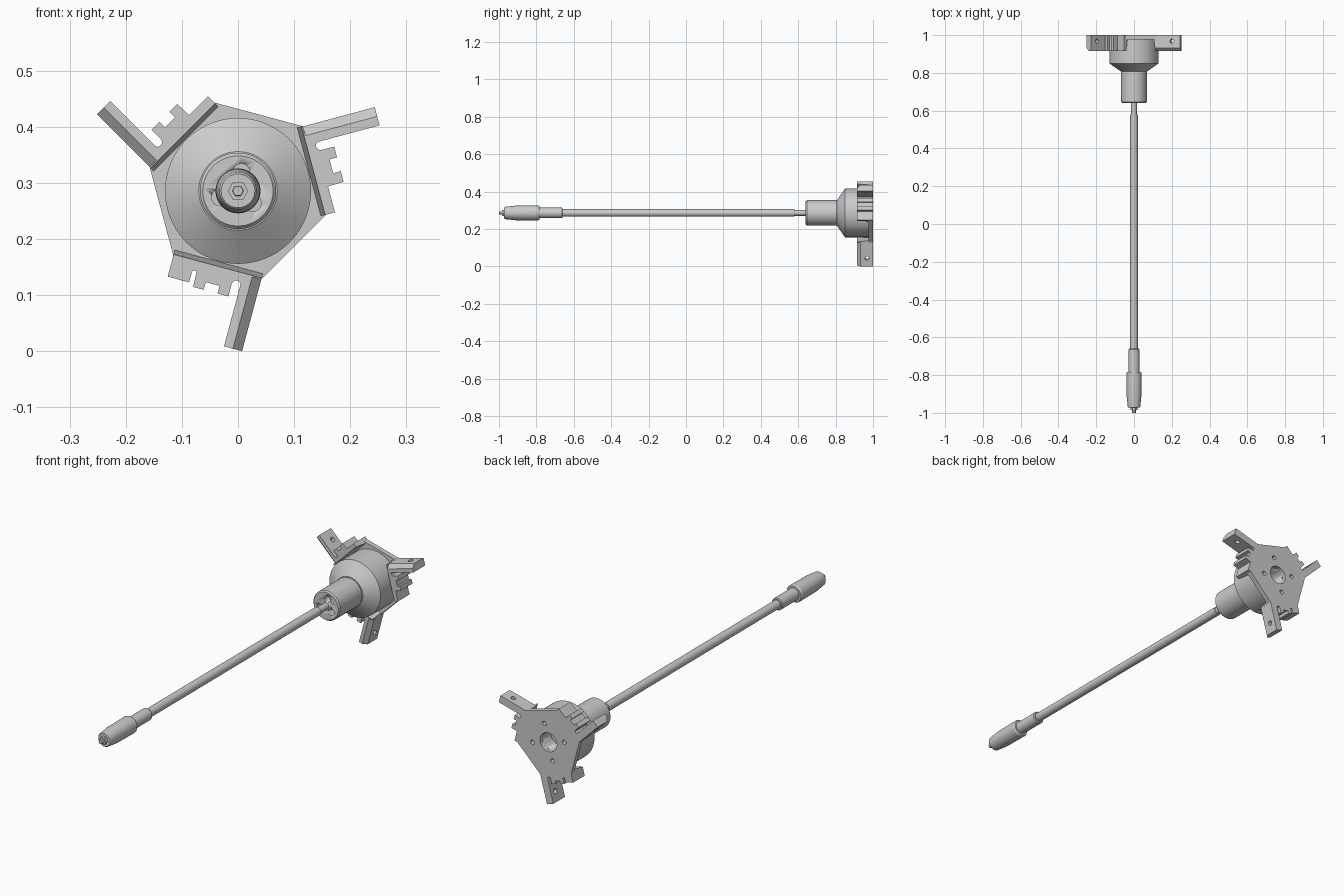
import bpy, bmesh, math
from mathutils import Vector

if "Cube" in bpy.data.objects:
    bpy.data.objects.remove(bpy.data.objects["Cube"])

ZC = 0.286  # height of the long axis


def make(name, rings, smooth=True):
    """Skin equal-length rings of points and cap both ends."""
    bm = bmesh.new()
    vs = [[bm.verts.new(p) for p in ring] for ring in rings]
    n = len(vs[0])
    for a, b in zip(vs, vs[1:]):
        for i in range(n):
            j = (i + 1) % n
            bm.faces.new((a[i], a[j], b[j], b[i]))
    bm.faces.new(vs[0])
    bm.faces.new(vs[-1])
    bmesh.ops.recalc_face_normals(bm, faces=bm.faces)
    me = bpy.data.meshes.new(name)
    bm.to_mesh(me)
    bm.free()
    ob = bpy.data.objects.new(name, me)
    bpy.context.collection.objects.link(ob)
    if smooth:
        activate(ob)
        bpy.ops.object.shade_smooth_by_angle(angle=math.radians(25))
    return ob


def activate(ob):
    bpy.ops.object.select_all(action='DESELECT')
    ob.select_set(True)
    bpy.context.view_layer.objects.active = ob


def lathe(name, profile, n=64, rot=0, cx=0, cz=0):
    """Rings along y from (y, radius) pairs."""
    return make(name, [[(cx + r * math.cos(rot + math.tau * i / n), y,
                         ZC + cz + r * math.sin(rot + math.tau * i / n)) for i in range(n)]
                       for y, r in profile], n > 6)


def cut(ob, cutter):
    mod = ob.modifiers.new("cut", 'BOOLEAN')
    mod.object = cutter
    mod.operation = 'DIFFERENCE'
    mod.solver = 'EXACT'
    activate(ob)
    bpy.ops.object.modifier_apply(modifier=mod.name)
    bpy.data.objects.remove(cutter)


def polar(r, deg):
    a = math.radians(deg)
    return r * math.cos(a), r * math.sin(a)


# Hub housing and hexagonal back plate
hub = lathe("hub_housing", [(0.808, 0.07), (0.85, 0.13), (0.985, 0.13)], 96)
plate = lathe("back_plate", [(0.977, 0.163), (1.0, 0.163)], 6, math.radians(45))
for ob in (hub, plate):
    cut(ob, lathe("bore_cutter", [(0.92, 0.043), (1.1, 0.043)], 48))
    for k in range(4):
        x, z = polar(0.083, 75 + 90 * k)
        cut(ob, lathe("bolt_cutter", [(0.94, 0.01), (1.1, 0.01)], 20, cx=x, cz=z))

# Sleeve with three socket holes in its front face
sleeve = lathe("sleeve", [(0.64, 0.0625), (0.646, 0.068), (0.803, 0.068), (0.809, 0.064)])
for k in range(3):
    x, z = polar(0.034, 80 + 120 * k)
    cut(sleeve, lathe("socket_cutter", [(0.6, 0.015), (0.70, 0.015)], 24, cx=x, cz=z))

# Rod, collar and tapered tip
lathe("rod_neck", [(0.57, 0.015), (0.66, 0.015)], 32)
lathe("rod", [(-0.67, 0.02), (0.577, 0.02), (0.58, 0.018)], 32)
lathe("collar", [(-0.79, 0.028), (-0.664, 0.028), (-0.66, 0.025)], 48)
lathe("tip", [(-0.972, 0.03), (-0.968, 0.033), (-0.91, 0.039), (-0.79, 0.04), (-0.783, 0.036)], 48)
lathe("tip_nut", [(-0.985, 0.018), (-0.96, 0.018)], 6)
lathe("tip_pin", [(-1.0, 0.0095), (-0.98, 0.0105)], 6)

# Bracket profile along one plate edge: (outward u, tangent v)
TEETH = [(0.157, -0.034), (0.186, -0.033), (0.186, -0.0135), (0.172, -0.0135), (0.172, 0.012),
         (0.186, 0.012), (0.186, 0.032), (0.162, 0.032), (0.157, 0.034), (0.155, 0.038),
         (0.155, 0.042), (0.157, 0.046), (0.162, 0.048), (0.162, 0.058), (0.14, 0.058)]
PLAIN_END = [(0.14, -0.0815), (0.157, -0.0815)]
TOOTH_END = [(0.14, -0.0815), (0.18, -0.0815), (0.18, -0.042), (0.160, -0.042), (0.157, -0.039)]

# Three brackets: toothed strip, sloped web and arm with a cross hole
for n, (deg, end) in enumerate([(15, PLAIN_END), (135, PLAIN_END), (255, TOOTH_END)], 1):
    ux, uz = polar(1, deg)

    def P(u, v, y):
        return Vector((u * ux - v * uz, y, ZC + u * uz + v * ux))

    make(f"bracket_teeth_{n}", [[P(u, v, y) for u, v in end + TEETH] for y in (0.915, 1.0)], False)
    web = [(0.1415, 0.915), (0.139, 0.915), (0.13, 0.985), (0.1415, 0.985)]
    make(f"bracket_web_{n}", [[P(u, v, y) for u, y in web] for v in (-0.0815, 0.0815)], False)
    section = [(0.0475, 0.915), (0.064, 0.915), (0.081, 0.932), (0.081, 1.0), (0.0475, 1.0)]
    arm = make(f"bracket_arm_{n}", [[P(u, v, y) for v, y in section] for u in (0.14, 0.274)], False)
    hole = [[P(0.229 + 0.011 * math.cos(math.tau * i / 24), v, 0.968 + 0.011 * math.sin(math.tau * i / 24))
             for i in range(24)] for v in (0.02, 0.11)]
    cut(arm, make("arm_hole_cutter", hole))
